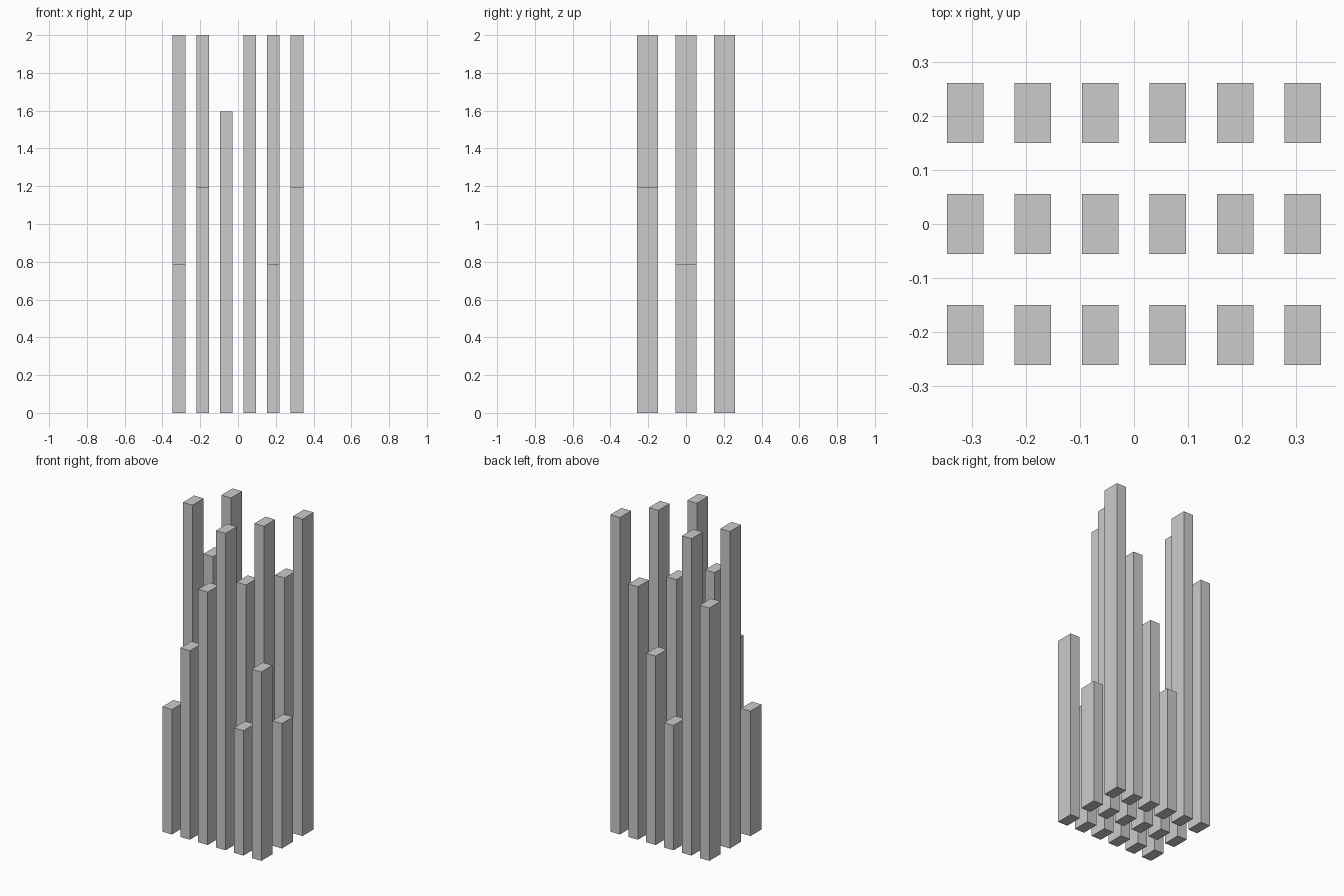
import bpy

if "Cube" in bpy.data.objects:
    bpy.data.objects.remove(bpy.data.objects["Cube"])

COLS, ROWS = 6, 3
STEP_X, STEP_Y = 0.1248, 0.205
WIDTH, DEPTH = 0.067, 0.111
HEIGHTS = (0.788, 1.192, 1.596, 2.0)   # repeating staircase


def column(name, x, y, height):
    bpy.ops.mesh.primitive_cube_add(size=1, location=(x, y, height / 2))
    obj = bpy.context.object
    obj.name = name
    obj.scale = (WIDTH, DEPTH, height)
    bpy.ops.object.transform_apply(location=False, rotation=False, scale=True)


# Grid of columns: heights climb along x, each row shifted by one step
for row in range(ROWS):
    for col in range(COLS):
        column(f"column_{row + 1}_{col + 1}",
               (col - (COLS - 1) / 2) * STEP_X,
               (row - (ROWS - 1) / 2) * STEP_Y,
               HEIGHTS[(col - row) % len(HEIGHTS)])
